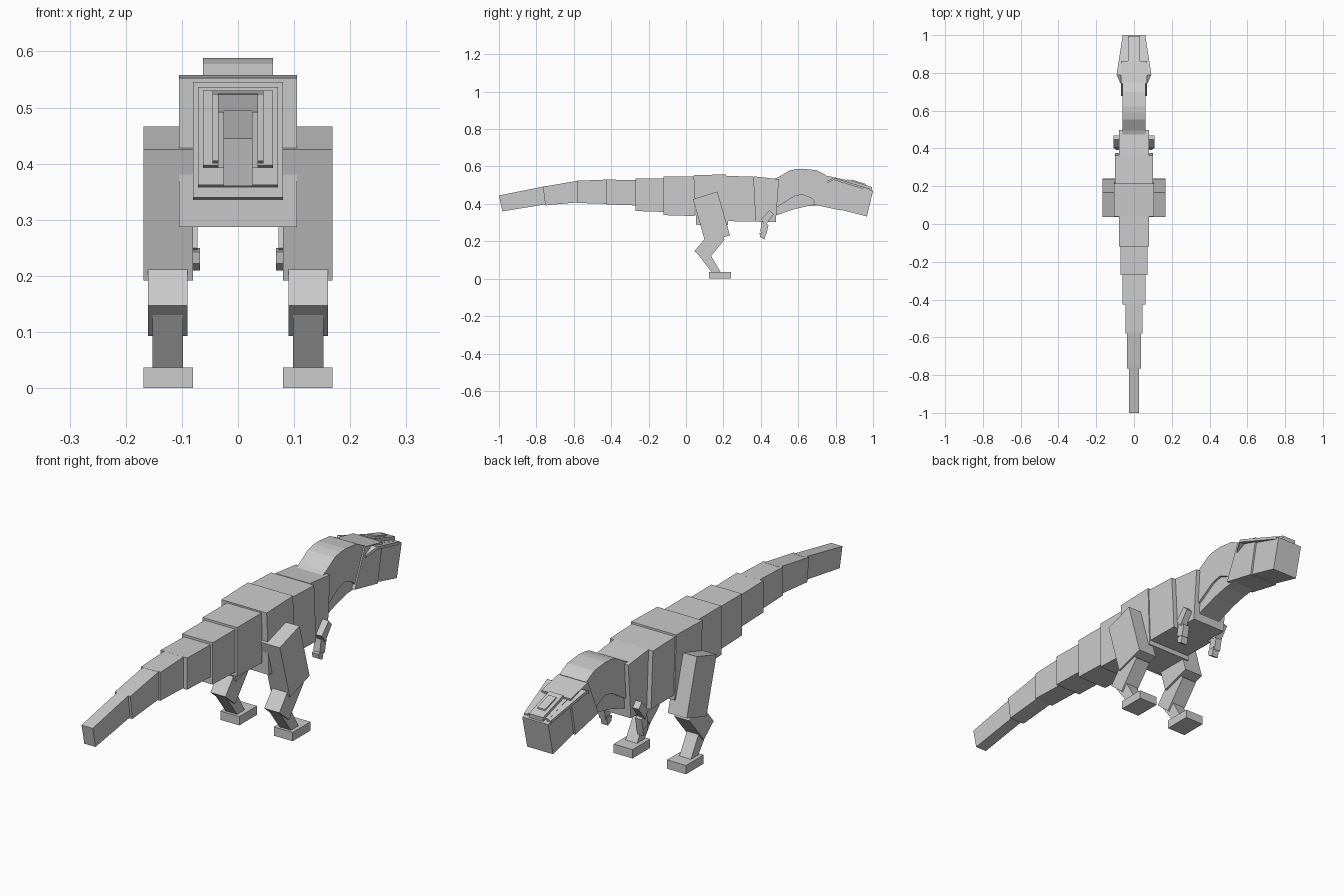
import bpy, bmesh

def finish(name, bm):
    bmesh.ops.recalc_face_normals(bm, faces=bm.faces)
    mesh = bpy.data.meshes.new(name)
    bm.to_mesh(mesh)
    bm.free()
    obj = bpy.data.objects.new(name, mesh)
    bpy.context.collection.objects.link(obj)
    return obj

def prism(name, profile, x0, x1):
    """Side profile of (y, z) points, extruded across x."""
    bm = bmesh.new()
    a = [bm.verts.new((x0, y, z)) for y, z in profile]
    b = [bm.verts.new((x1, y, z)) for y, z in profile]
    bm.faces.new(a)
    bm.faces.new(b)
    n = len(a)
    for i in range(n):
        j = (i + 1) % n
        bm.faces.new((a[i], a[j], b[j], b[i]))
    return finish(name, bm)

def pair(name, profile, x0, x1):
    prism(name + "_right", profile, x0, x1)
    prism(name + "_left", profile, -x1, -x0)

def plate(name, points, thick):
    """Thin slab: convex hull of points and their copies lowered by thick."""
    bm = bmesh.new()
    for x, y, z in points:
        bm.verts.new((x, y, z))
        bm.verts.new((x, y, z - thick))
    bmesh.ops.convex_hull(bm, input=bm.verts)
    return finish(name, bm)

# Tail and torso: half width, then back/front top and bottom corners
segments = [
    ("tail_tip", .026, (-1.0, .445), (-.75, .495), (-.735, .40), (-.982, .36)),
    ("tail_5", .036, (-.765, .492), (-.57, .525), (-.56, .41), (-.752, .392)),
    ("tail_4", .045, (-.58, .524), (-.42, .53), (-.42, .40), (-.58, .405)),
    ("tail_3", .062, (-.425, .53), (-.265, .527), (-.265, .392), (-.425, .397)),
    ("tail_2", .071, (-.27, .537), (-.115, .537), (-.115, .357), (-.27, .362)),
    ("tail_base", .08, (-.12, .546), (.045, .546), (.045, .335), (-.12, .34)),
    ("hips", .105, (.04, .553), (.215, .558), (.225, .287), (.055, .287)),
    ("ribs", .1, (.215, .55), (.362, .545), (.375, .305), (.215, .308)),
    ("chest", .08, (.362, .547), (.497, .532), (.48, .303), (.362, .305)),
]
for name, w, *prof in segments:
    prism(name, prof, -w, w)

# Arched neck above a narrower throat
prism("neck", [(.447, .525), (.495, .543), (.553, .578), (.59, .586), (.623, .588),
               (.698, .58), (.75, .553), (.703, .398), (.671, .43), (.623, .45),
               (.58, .441), (.495, .388), (.447, .37)], -.062, .062)
prism("throat", [(.447, .31), (.485, .34), (.58, .372), (.65, .388), (.72, .393),
                 (.70, .45), (.623, .48), (.5, .42), (.447, .40)], -.053, .053)

# Head and snout
prism("head", [(.745, .552), (.862, .527), (.83, .365), (.678, .397)], -.068, .068)
prism("snout", [(.85, .512), (1.0, .47), (.967, .333), (.815, .372)], -.06, .06)

# Raised snout top: wide plate, nasal box, inset panel
prism("snout_plate", [(.85, .522), (.98, .482), (.978, .47), (.85, .50)], -.05, .05)
prism("nasal_box", [(.86, .532), (.995, .49), (.992, .465), (.86, .505)], -.033, .033)
prism("nasal_panel", [(.885, .530), (.96, .507), (.96, .495), (.885, .515)], -.018, .018)

# Flared brow ridges on both sides
for side, s in (("right", 1), ("left", -1)):
    plate("brow_front_" + side, [(s * .055, .79, .54), (s * .092, .79, .54),
                                 (s * .062, .985, .48), (s * .045, .985, .48)], .012)
    plate("brow_rear_" + side, [(s * .055, .79, .54), (s * .092, .79, .54),
                                (s * .072, .745, .518), (s * .055, .745, .518)], .012)

# Legs
pair("thigh", [(.037, .425), (.168, .466), (.235, .232), (.104, .192)], .08, .168)
pair("shin", [(.045, .147), (.11, .093), (.207, .21), (.142, .264)], .09, .16)
pair("ankle", [(.065, .13), (.115, .155), (.188, .03), (.14, .03)], .098, .152)
pair("foot", [(.123, 0), (.24, 0), (.24, .037), (.123, .037)], .08, .168)

# Small arms
pair("upper_arm", [(.402, .318), (.447, .366), (.468, .343), (.425, .286)], .076, .108)
pair("forearm", [(.405, .302), (.441, .288), (.43, .238), (.397, .25)], .072, .102)
pair("hand", [(.393, .243), (.43, .25), (.42, .21), (.397, .222)], .068, .098)
